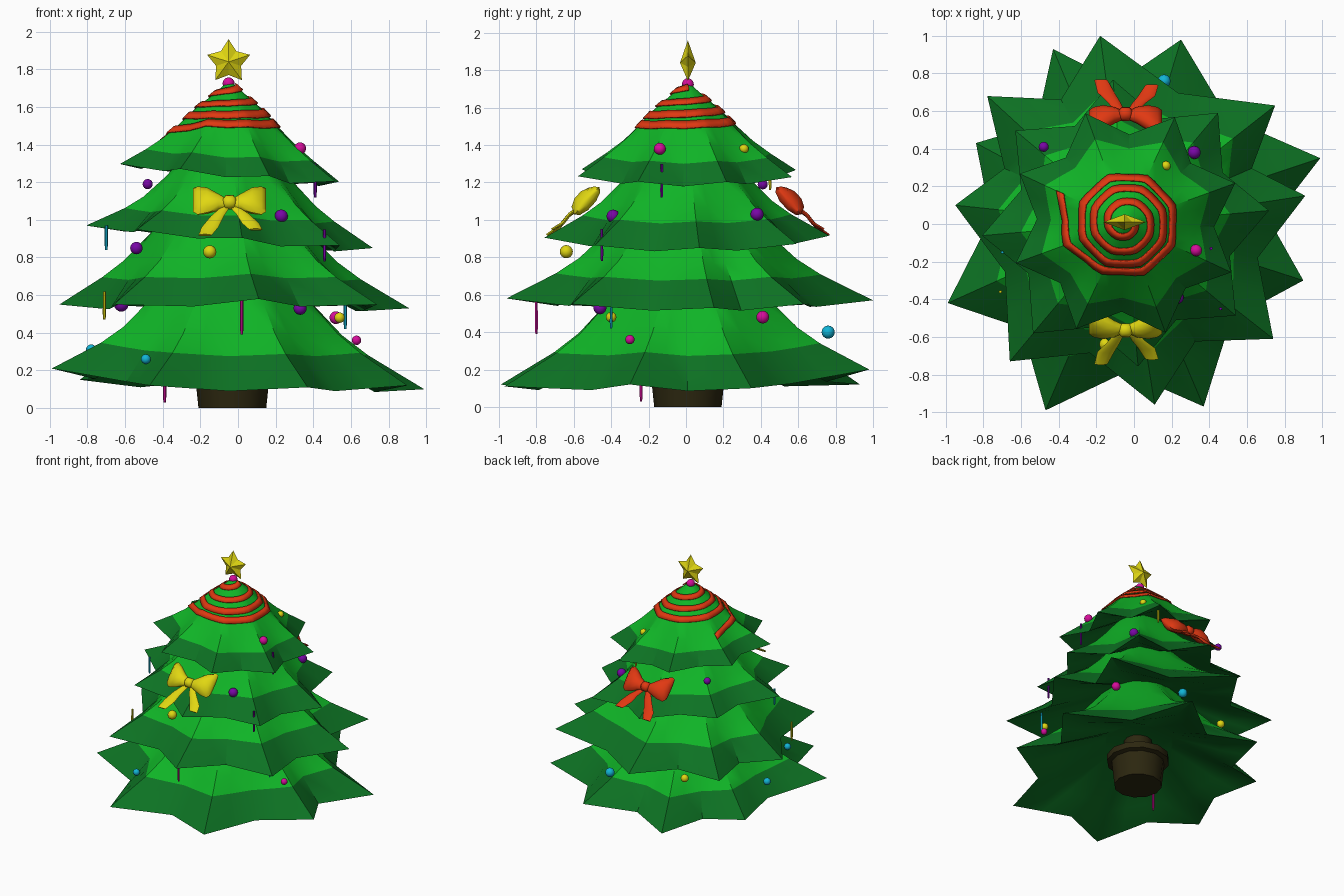
import bpy, bmesh, math
from mathutils import Vector

if "Cube" in bpy.data.objects:
    bpy.data.objects.remove(bpy.data.objects["Cube"])

CX, CY = -0.045, 0.005


def mat(name, r, g, b):
    m = bpy.data.materials.new(name)
    m.diffuse_color = (r, g, b, 1)
    m.use_nodes = True
    m.node_tree.nodes["Principled BSDF"].inputs["Base Color"].default_value = m.diffuse_color
    return m


BRIGHT = mat("bright_green", 0.005, 0.46, 0.02)
DARK = mat("dark_green", 0.004, 0.17, 0.017)
YELLOW = mat("yellow", 0.75, 0.68, 0.006)
RED = mat("red", 0.75, 0.04, 0.006)
PURPLE = mat("purple", 0.19, 0.002, 0.38)
MAGENTA = mat("magenta", 0.68, 0.004, 0.33)
CYAN = mat("cyan", 0.006, 0.46, 0.68)
BROWN = mat("dark_brown", 0.025, 0.02, 0.005)


def finish(bm, name, mats, angle=40):
    bmesh.ops.recalc_face_normals(bm, faces=bm.faces)
    me = bpy.data.meshes.new(name)
    bm.to_mesh(me)
    bm.free()
    ob = bpy.data.objects.new(name, me)
    bpy.context.collection.objects.link(ob)
    for m in mats:
        me.materials.append(m)
    if angle:
        bpy.ops.object.select_all(action='DESELECT')
        ob.select_set(True)
        bpy.context.view_layer.objects.active = ob
        bpy.ops.object.shade_smooth_by_angle(angle=math.radians(angle))
    return ob


def loft(bm, rings, mat_of=None):
    """Skin closed rings of points and cap both ends."""
    vs = [[bm.verts.new(p) for p in ring] for ring in rings]
    n = len(vs[0])
    for k in range(len(vs) - 1):
        for i in range(n):
            j = (i + 1) % n
            f = bm.faces.new((vs[k][i], vs[k][j], vs[k + 1][j], vs[k + 1][i]))
            f.material_index = mat_of(k) if mat_of else 0
    for k, ring in ((0, vs[0]), (len(vs) - 2, vs[-1])):
        bm.faces.new(ring).material_index = mat_of(k) if mat_of else 0


# ---- branch tiers: star outline swept up a flared profile
class Tier:
    def __init__(self, tips, valley, profile):
        self.profile = profile            # (fraction of radius, height above edge)
        tips = [Vector((x - CX, y - CY, z)) for x, y, z in tips]
        self.edge = []
        for a, b in zip(tips, tips[1:] + tips[:1]):
            ra, rb = a.xy.length, b.xy.length
            d = (a.xy / ra + b.xy / rb).normalized() * valley * (ra + rb) / 2
            v = Vector((d.x, d.y, (a.z + b.z) / 2 - 0.025))
            self.edge += [a, a.lerp(v, 0.5), v, v.lerp(b, 0.5)]
        self.mean = sum(e.xy.length for e in self.edge) / len(self.edge)
        self.zmean = sum(e.z for e in self.edge) / len(self.edge)

    def point(self, col, f, h):
        e = self.edge[col % len(self.edge)]
        r = f * (self.mean + (e.xy.length - self.mean) * f * f)
        d = e.xy.normalized() * r
        return Vector((CX + d.x, CY + d.y, self.zmean + (e.z - self.zmean) * f * f + h))

    def height(self, f):
        for (f0, h0), (f1, h1) in zip(self.profile, self.profile[1:]):
            if f0 <= f <= f1:
                return h0 + (h1 - h0) * (f - f0) / (f1 - f0)
        return 0

    def build(self, name):
        k = self.height(0.5) / 0.43
        rings = self.profile + [(0.75, 0.07 * k), (0.3, 0.25 * k)]
        split = len(self.profile) - 2     # last band and underside are dark
        bm = bmesh.new()
        loft(bm, [[self.point(c, f, h) for c in range(len(self.edge))] for f, h in rings],
             lambda b: 1 if b >= split else 0)
        return finish(bm, name, [BRIGHT, DARK], 35)


def regular(radius, offset, z, tilt):
    out = []
    for i in range(8):
        a = math.radians(offset + 45 * i)
        out.append((CX + radius * math.cos(a), CY + radius * math.sin(a), z - tilt * math.cos(a)))
    return out


def profile(s):
    return [(f, h * s) for f, h in
            ((0.2, 0.74), (0.35, 0.6), (0.5, 0.43), (0.65, 0.27), (0.77, 0.17), (1, 0))]


tips1 = [(0.99, 0.35, 0.1), (0.25, 0.98, 0.2), (-0.43, 0.93, 0.12), (-0.84, 0.43, 0.15),
         (-0.99, -0.42, 0.21), (-0.47, -0.99, 0.12), (0.37, -0.97, 0.11), (0.9, -0.3, 0.12)]
tips2 = [(0.91, 0.15, 0.53), (0.75, 0.63, 0.55), (-0.18, 1.0, 0.57), (-0.78, 0.68, 0.55),
         (-0.95, 0.1, 0.55), (-0.66, -0.73, 0.55), (0.11, -0.96, 0.58), (0.74, -0.61, 0.55)]
top_profile = [(0.03, 0.49), (0.18, 0.42), (0.35, 0.345), (0.5, 0.26), (0.65, 0.175), (0.8, 0.1), (1, 0)]
Tier(tips1, 0.74, profile(1.0)).build("tier_bottom")
Tier(tips2, 0.74, profile(0.88)).build("tier_lower_middle")
Tier(regular(0.765, 5, 0.91, 0.06), 0.76, profile(0.72)).build("tier_upper_middle")
top = Tier(regular(0.62, 20, 1.25, 0.05), 0.76, top_profile)
top.build("tier_top")

# ---- spiral garland following the top tier
keys = [(0, 0.66), (0.25, 0.49), (1, 0.44), (2, 0.32), (3, 0.18), (3.6, 0.08)]
bm = bmesh.new()
prev = None
for s in range(int(3.6 * 32) + 1):
    t = s / 32
    for (t0, f0), (t1, f1) in zip(keys, keys[1:]):
        if t0 <= t <= t1:
            f = f0 + (f1 - f0) * (t - t0) / (t1 - t0)
    pair = []
    for g in (f - 0.032, f + 0.032):
        g = max(g, 0.035)
        p = top.point(12 + s, g, top.height(g))
        out = Vector((p.x - CX, p.y - CY, 0)).normalized()
        pair.append(bm.verts.new(p + out * 0.007 + Vector((0, 0, 0.009))))
    if prev:
        bm.faces.new((prev[0], prev[1], pair[1], pair[0]))
    prev = pair
garland = finish(bm, "garland", [RED], 40)
garland.modifiers.new("thickness", 'SOLIDIFY').thickness = 0.008

# ---- trunk and pot
bm = bmesh.new()
loft(bm, [[(-0.03 + r * math.cos(i * math.tau / 12), 0.01 + r * math.sin(i * math.tau / 12), z)
           for i in range(12)]
          for r, z in ((0.18, 0), (0.2, 0.19), (0.235, 0.2), (0.235, 0.25), (0.11, 0.26), (0.1, 0.6))])
finish(bm, "trunk_and_pot", [BROWN], 35)

# ---- star on top: puffy five-pointed star
bm = bmesh.new()
ring = []
for i in range(10):
    r = 0.12 if i % 2 == 0 else 0.07
    a = math.pi / 2 + i * math.pi / 5
    ring.append(bm.verts.new((-0.05 + r * math.cos(a), 0.01, 1.84 + r * math.sin(a))))
for side in (-0.042, 0.042):
    c = bm.verts.new((-0.05, 0.01 + side, 1.84))
    for i in range(10):
        bm.faces.new((ring[i], ring[(i + 1) % 10], c))
finish(bm, "star", [YELLOW], 0)


# ---- bows: two puffed loops, two tails and a knot, lying on the slope
def bow(name, front, m):
    def place(u, v, n):
        y = -0.55 + 0.67 * v - 0.74 * n
        return (-0.045 + u, y if front else -y + 0.02, 1.08 + 0.74 * v + 0.67 * n)

    def sections(secs, along_u):
        rings = []
        for u, v, n, w, t in secs:
            ring = []
            for i in range(10):
                a = i * math.tau / 10
                c, s = w * math.cos(a), t * math.sin(a)
                ring.append(place(u, v + c, n + s) if along_u else place(u + c, v, n + s))
            rings.append(ring)
        loft(bm, rings)

    bm = bmesh.new()
    for s, reach, drop in ((-1, 0.13, -0.25), (1, 0.14, -0.21)):
        sections([(s * 0.01, 0, 0.01, 0.025, 0.02), (s * 0.06, 0.005, 0.015, 0.05, 0.04),
                  (s * 0.12, 0.02, 0.01, 0.085, 0.05), (s * 0.17, 0.03, 0.0, 0.1, 0.04),
                  (s * 0.195, 0.035, 0.0, 0.085, 0.012)], True)
        sections([(s * 0.01, 0, 0, 0.02, 0.012), (s * reach * 0.5, drop * 0.4, 0.02, 0.035, 0.01),
                  (s * reach * 0.8, drop * 0.7, 0.015, 0.045, 0.01),
                  (s * reach, drop, 0.035, 0.035, 0.008)], False)
    sections([(-0.035, 0, 0.02, 0.02, 0.02), (-0.02, 0, 0.02, 0.038, 0.038),
              (0.02, 0, 0.02, 0.038, 0.038), (0.035, 0, 0.02, 0.02, 0.02)], True)
    finish(bm, name, [m], 50)


bow("front_bow", True, YELLOW)
bow("back_bow", False, RED)

# ---- hanging balls: colour -> (x, y, z, radius)
balls = {
    CYAN: [(-0.32, -0.23, 1.35, 0.028), (-0.49, -0.62, 0.26, 0.026), (0.16, 0.76, 0.4, 0.035),
           (-0.78, 0.06, 0.31, 0.028)],
    PURPLE: [(-0.48, 0.41, 1.19, 0.027), (0.23, -0.39, 1.02, 0.035), (-0.54, -0.2, 0.85, 0.033),
             (0.32, 0.38, 1.03, 0.035), (0.33, -0.46, 0.53, 0.035), (-0.62, -0.35, 0.55, 0.038)],
    YELLOW: [(0.17, 0.31, 1.38, 0.025), (-0.15, -0.64, 0.83, 0.035), (0.54, -0.4, 0.48, 0.028),
             (-0.38, 0.56, 0.42, 0.03)],
    MAGENTA: [(0.33, -0.14, 1.38, 0.032), (0.63, -0.3, 0.36, 0.025), (0.52, 0.41, 0.48, 0.034),
              (-0.05, 0.01, 1.725, 0.032)],
}
for m, spots in balls.items():
    for x, y, z, r in spots:
        bm = bmesh.new()
        bmesh.ops.create_uvsphere(bm, u_segments=12, v_segments=8, radius=r)
        bmesh.ops.translate(bm, vec=(x, y, z), verts=bm.verts)
        finish(bm, m.name + "_ball", [m], 50)

# ---- icicles: colour -> (x, y, bottom, top)
icicles = {
    CYAN: [(-0.7, -0.15, 0.84, 0.97), (0.57, -0.4, 0.42, 0.6)],
    YELLOW: [(-0.71, -0.36, 0.47, 0.62), (0.14, 0.45, 1.16, 1.27)],
    PURPLE: [(0.41, -0.13, 1.12, 1.3), (0.46, -0.45, 0.78, 0.95)],
    MAGENTA: [(0.02, -0.8, 0.39, 0.62), (-0.39, -0.24, 0.03, 0.25)],
}
for m, spots in icicles.items():
    for x, y, z0, z1 in spots:
        bm = bmesh.new()
        loft(bm, [[(x + r * math.cos(i * math.tau / 6), y + r * math.sin(i * math.tau / 6), z)
                   for i in range(6)] for r, z in ((0.006, z0), (0.009, z0 + 0.03), (0.008, z1))])
        finish(bm, m.name + "_icicle", [m], 40)
